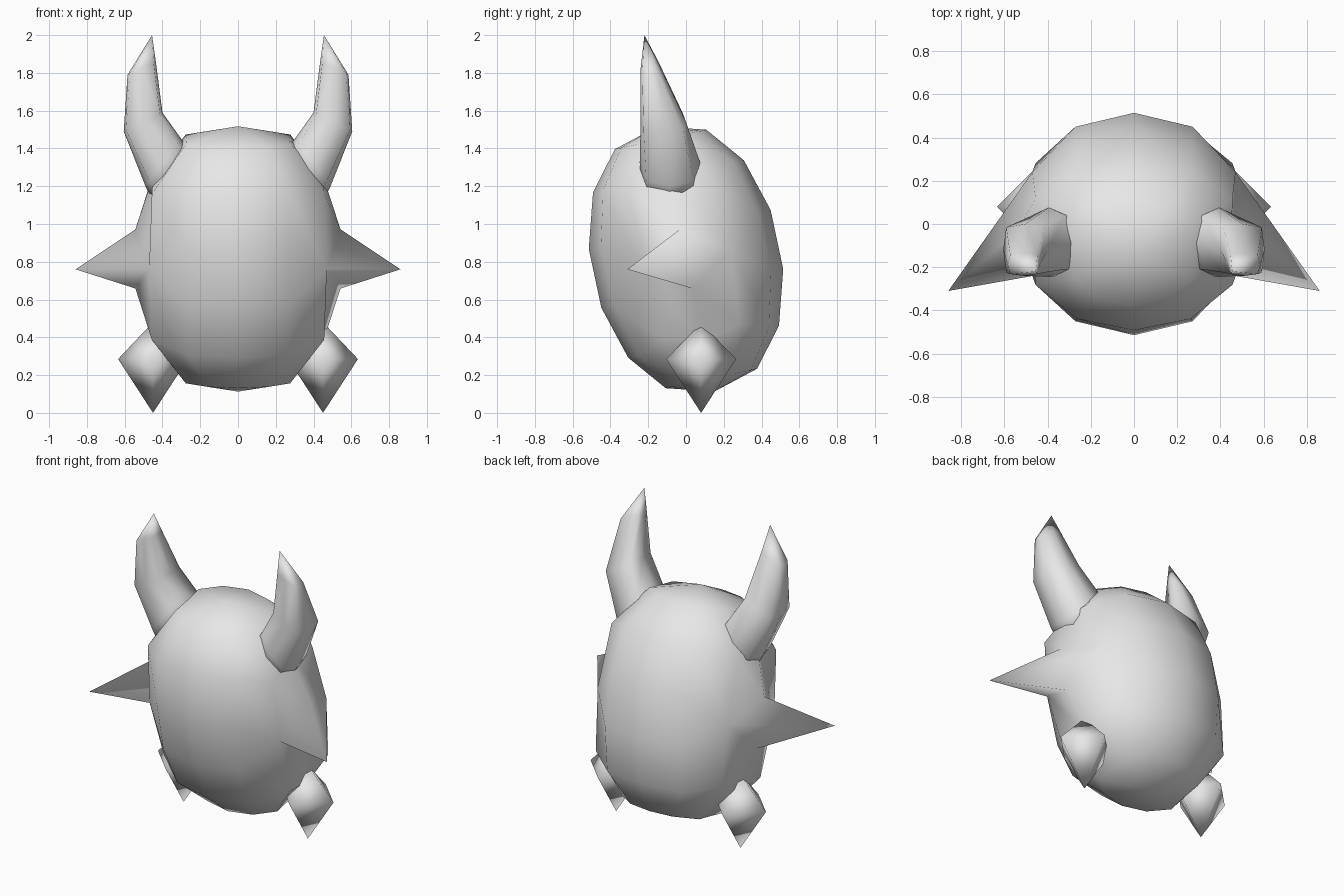
import bpy, bmesh
from math import radians, cos, sin, pi, copysign
from mathutils import Matrix, Vector

if "Cube" in bpy.data.objects:
    bpy.data.objects.remove(bpy.data.objects["Cube"], do_unlink=True)

grey = bpy.data.materials.new("plain_grey")
grey.use_nodes = True
grey.diffuse_color = (0.8, 0.8, 0.8, 1)
grey.node_tree.nodes["Principled BSDF"].inputs["Base Color"].default_value = (0.8, 0.8, 0.8, 1)


def finish(bm, name, mirrored=False):
    """Turn a bmesh into a smooth grey object, mirrored across x if asked."""
    bmesh.ops.recalc_face_normals(bm, faces=bm.faces[:])
    for f in bm.faces:
        f.smooth = True
    mesh = bpy.data.meshes.new(name)
    bm.to_mesh(mesh)
    bm.free()
    mesh.materials.append(grey)
    obj = bpy.data.objects.new(name, mesh)
    bpy.context.collection.objects.link(obj)
    if mirrored:
        mod = obj.modifiers.new("mirror", "MIRROR")
        mod.use_mirror_merge = False


def loft(rings, sides, tip, start=None):
    """Rings are (outer xz, inner xz, y range, squareness); they close in a tip."""
    bm = bmesh.new()
    loops = []
    for outer, inner, (y0, y1), power in rings:
        loop = []
        for i in range(sides):
            a = 2 * pi * i / sides
            c, s = (copysign(abs(v) ** power, v) if abs(v) > 1e-6 else 0
                    for v in (cos(a), sin(a)))
            x, z = ((o + n) / 2 + (o - n) / 2 * c for o, n in zip(outer, inner))
            loop.append(bm.verts.new((x, (y0 + y1) / 2 + (y1 - y0) / 2 * s, z)))
        loops.append(loop)
    end = bm.verts.new(tip)
    first = bm.verts.new(start) if start else None
    for i in range(sides):
        j = (i + 1) % sides
        for a, b in zip(loops, loops[1:]):
            bm.faces.new((a[i], a[j], b[j], b[i]))
        bm.faces.new((loops[-1][i], loops[-1][j], end))
        if first:
            bm.faces.new((loops[0][j], loops[0][i], first))
    if not first:
        bm.faces.new(loops[0][::-1])
    return bm


# Leaning egg body with full ends and squared shoulders
bm = bmesh.new()
bmesh.ops.create_uvsphere(bm, u_segments=12, v_segments=7, radius=1)
for v in bm.verts:
    r = v.co.xy.length
    if r > 0.01:
        v.co.xy *= r ** -0.15
    if abs(v.co.z) > 0.5 and abs(v.co.y) > 0.1:
        v.co.x *= 1.17
        if abs(v.co.x) > 0.6:
            v.co.z *= 0.88

# Side spikes, each drawn out of a diamond patch on the flank
tips = []
for side in (-1, 1):
    flank = [f for f in bm.faces
             if f.calc_center_median().x * side > 0.8
             and abs(f.calc_center_median().z) < 0.1]
    region = bmesh.ops.dissolve_faces(bm, faces=flank, use_verts=False)["region"]
    centre = bmesh.ops.poke(bm, faces=region)["verts"][0]
    tips.append((centre, Vector((0.86 * side, -0.31, 0.76))))
    for end in (-1, 1):
        corner = [v for v in bm.verts if v.co.x * side > 0.75
                  and v.co.y * end > 0.3 and abs(v.co.z) < 0.3]
        middle = sum((v.co for v in corner), Vector()) / len(corner)
        bmesh.ops.pointmerge(bm, verts=corner, merge_co=middle)
bm.transform(Matrix.Translation((0, 0, 0.815))
             @ Matrix.Rotation(radians(12), 4, "X")
             @ Matrix.Diagonal((0.555, 0.503, 0.718, 1)))
for vert, place in tips:
    vert.co = place
finish(bm, "body_with_side_spikes")

# Horns, bending outward then up to a point
horn = loft([
    ((0.44, 1.10), (0.22, 1.34), (-0.24, 0.07), 0.8),
    ((0.49, 1.20), (0.30, 1.45), (-0.245, 0.075), 0.7),
    ((0.605, 1.49), (0.40, 1.59), (-0.24, 0.0), 0.4),
    ((0.585, 1.79), (0.435, 1.86), (-0.24, -0.135), 0.5),
], 8, (0.455, -0.22, 2.0))
finish(horn, "horns", True)

# Diamond feet
foot = loft([((0.635, 0.285), (0.265, 0.285), (-0.105, 0.265), 1.0)],
            4, (0.45, 0.08, 0.0), (0.455, 0.08, 0.475))
finish(foot, "feet", True)
